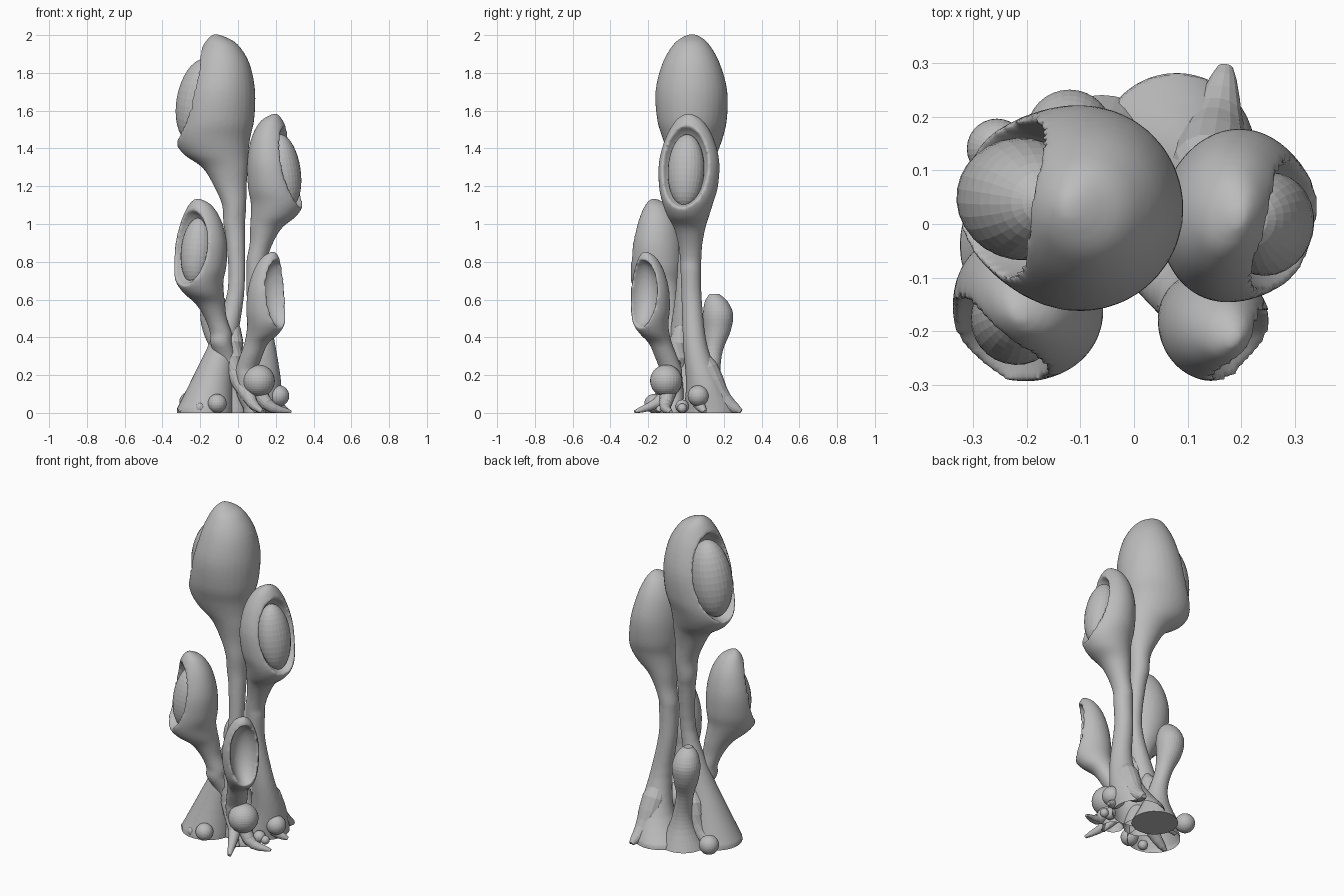
import bpy, bmesh, math
from mathutils import Vector, Matrix

cube = bpy.data.objects.get("Cube")
if cube:
    bpy.data.objects.remove(cube, do_unlink=True)

grey = bpy.data.materials.new("soft_grey")
grey.use_nodes = True
grey.diffuse_color = (0.5, 0.5, 0.5, 1)
grey.node_tree.nodes["Principled BSDF"].inputs["Base Color"].default_value = (0.5, 0.5, 0.5, 1)

SIDES = 32


def finish(name, bm):
    bmesh.ops.recalc_face_normals(bm, faces=bm.faces)
    mesh = bpy.data.meshes.new(name)
    bm.to_mesh(mesh)
    bm.free()
    mesh.materials.append(grey)
    obj = bpy.data.objects.new(name, mesh)
    bpy.context.scene.collection.objects.link(obj)
    return obj


def smooth_rows(rows, steps=4):
    """Catmull-Rom resampling of rows of any length."""
    out = []
    for i in range(len(rows) - 1):
        p = [Vector(rows[min(max(i + k, 0), len(rows) - 1)]) for k in (-1, 0, 1, 2)]
        for s in range(steps):
            t = s / steps
            out.append(p[1] + (p[2] - p[0]) * t / 2
                       + (p[0] * 2 - p[1] * 5 + p[2] * 4 - p[3]) * t * t / 2
                       + (p[1] * 3 - p[0] - p[2] * 3 + p[3]) * t ** 3 / 2)
    return out + [Vector(rows[-1])]


def loft(name, rings):
    bm = bmesh.new()
    loops = [[bm.verts.new(c) for c in ring] for ring in rings]
    for low, high in zip(loops, loops[1:]):
        for i in range(len(low)):
            j = (i + 1) % len(low)
            bm.faces.new((low[i], low[j], high[j], high[i]))
    bm.faces.new(loops[0][::-1])
    bm.faces.new(loops[-1])
    return finish(name, bm)


def level_rings(rows, angle):
    """Rows are z, x, y, radius along the facing direction, radius across."""
    face = Vector((math.cos(angle), math.sin(angle), 0))
    side = Vector((-face.y, face.x, 0))
    turns = [math.tau * i / SIDES for i in range(SIDES)]
    return [[Vector((x, y, max(z, 0))) + face * a * math.cos(t) + side * b * math.sin(t)
             for t in turns] for z, x, y, a, b in smooth_rows(rows)]


def ellipsoid(name, centre, radii, rotation=Matrix()):
    bm = bmesh.new()
    bmesh.ops.create_uvsphere(bm, u_segments=28, v_segments=18, radius=1)
    bm.transform(Matrix.Translation(centre) @ rotation @ Matrix.Diagonal((*radii, 1)))
    return finish(name, bm)


# Shared pod outline: height, front reach, back reach, half width
POD = [(0, -.14, .74, .35), (.11, .05, .76, .4), (.22, .33, .81, .52), (.3, .8, .83, .68),
       (.39, 1.0, .88, .83), (.5, .92, .98, .97), (.67, .74, 1, 1), (.83, .5, .86, .8),
       (.94, .27, .57, .5), (.985, .12, .25, .24), (1, .03, .05, .06)]


def pod(name, stem, degrees, centre, base, height, depth, width, scoop=.8, egg=.4, tip=0):
    angle = math.radians(degrees)
    face = Vector((math.cos(angle), math.sin(angle), 0))
    centre = Vector((*centre, 0))
    rows = [(z, x, y, r, r) for z, x, y, r in stem]
    neck = Vector((stem[-1][1], stem[-1][2], 0)) - (centre - face * depth * .44)
    for t, front, back, half in POD:
        mid = (centre + face * (depth * (front - back) / 2 + tip * max(0, t - .4))
               + neck * max(0, 1 - t / .4))
        least = stem[-1][3] if t < .35 else 0
        rows.append((base + t * height, mid.x, mid.y,
                     max(depth * (front + back) / 2, least), max(width * half, least)))
    body = loft(name, level_rings(rows, angle))

    # Hollow out the opening, tilted back along the front of the pod
    def spot(t, reach):
        return centre + face * depth * reach + Vector((0, 0, base + t * height))
    lean = math.atan2(depth * .85 - tip * .5, height * .62)
    turn = Matrix.Rotation(angle, 4, 'Z') @ Matrix.Rotation(-lean, 4, 'Y')
    cutter = ellipsoid("opening_cutter", spot(.64, scoop),
                       (depth * .95, width * .83, height * .29), turn)
    cutter.hide_render = True
    cut = body.modifiers.new("opening", 'BOOLEAN')
    cut.operation, cut.solver, cut.object = 'DIFFERENCE', 'EXACT', cutter

    # Even out the surface and round the lip
    even = body.modifiers.new("even", 'REMESH')
    even.mode, even.voxel_size = 'VOXEL', .01
    soft = body.modifiers.new("soft", 'SMOOTH')
    soft.factor, soft.iterations = .5, 6
    graph = bpy.context.evaluated_depsgraph_get()
    body.data = bpy.data.meshes.new_from_object(body.evaluated_get(graph))
    body.modifiers.clear()
    bpy.data.objects.remove(cutter, do_unlink=True)

    # Open the foot where it meets the ground
    bm = bmesh.new()
    bm.from_mesh(body.data)
    bmesh.ops.bisect_plane(bm, geom=bm.verts[:] + bm.edges[:] + bm.faces[:],
                           plane_co=(0, 0, .02), plane_no=(0, 0, 1), clear_inner=True)
    for v in bm.verts:
        if v.is_boundary:
            v.co.z = 0
    for f in bm.faces:
        f.smooth = True
    bm.to_mesh(body.data)
    bm.free()
    if egg:
        tilt = Matrix.Rotation(angle, 4, 'Z') @ Matrix.Rotation(-lean * .6, 4, 'Y')
        ellipsoid(name + "_egg", spot(.61, egg),
                  (depth * .55, width * .6, height * .25), tilt)


pod("tall_pod", [(0, -.18, -.04, .155), (.2, -.13, -.03, .105), (.4, -.07, -.02, .07),
                 (.65, -.01, -.01, .045), (.9, -.012, .01, .05), (1, -.02, .02, .058)],
    171, (-.123, .033), 1.1, .905, .214, .19, scoop=.76)
pod("side_pod", [(0, .07, .14, .155), (.15, .13, .1, .1), (.35, .135, .05, .065),
                 (.6, .1, .03, .054), (.76, .1, .025, .055)],
    -14, (.2, .012), .81, .775, .15, .162, scoop=.82, egg=.33)
pod("front_left_pod", [(0, -.03, .02, .1), (.15, -.04, 0, .07), (.28, -.06, -.04, .06),
                       (.37, -.09, -.08, .058)],
    230, (-.2, -.155), .42, .715, .148, .142, scoop=.9, egg=.2, tip=.04)
pod("front_low_pod", [(0, .1, -.08, .06), (.1, .05, -.07, .058), (.2, .045, -.08, .06)],
    -36, (.145, -.185), .23, .625, .115, .103, scoop=.85, egg=0, tip=.09)

# Closed bud at the back
bud = loft("back_bud", level_rings([(z, x, y, r, r) for z, x, y, r in (
    (0, -.06, .11, .13), (.12, -.06, .12, .075), (.22, -.07, .13, .052), (.33, -.095, .145, .05),
    (.43, -.115, .165, .07), (.52, -.12, .17, .08), (.59, -.12, .16, .06),
    (.63, -.12, .15, .025))], 0))


# Roots spreading over the ground, tapered at both ends
def root(name, points, thick):
    path = smooth_rows(points)
    rings = []
    for i, p in enumerate(path):
        ahead = path[min(i + 1, len(path) - 1)] - path[max(i - 1, 0)]
        across = ahead.cross(Vector((0, 0, 1))).normalized()
        up = across.cross(ahead).normalized()
        u = i / (len(path) - 1)
        r = thick * min(1, .15 + 3 * u) * (1 - .85 * u)
        ring = [p + (across * math.cos(t) + up * math.sin(t)) * r
                for t in (math.tau * k / 16 for k in range(16))]
        rings.append([Vector((v.x, v.y, max(v.z, 0))) for v in ring])
    loft(name, rings)


for i, (points, thick) in enumerate([
        ([(.03, -.04, .28), (.06, -.12, .08), (.13, -.27, .005)], .06),
        ([(.05, -.04, .25), (.15, -.11, .05), (.28, -.08, .005)], .06),
        ([(-.02, -.02, .5), (-.02, -.06, .22), (.1, -.15, .005)], .08),
        ([(-.08, -.03, .35), (-.18, -.08, .12), (-.31, -.1, .005)], .08),
        ([(.13, .05, .35), (.15, .17, .1), (.17, .29, .005)], .1),
        ([(.12, .05, .3), (.17, .06, .08), (.27, .1, .005)], .07),
        ([(-.06, .03, .35), (-.12, .07, .12), (-.24, .08, .005)], .09)]):
    root(f"root_{i + 1}", points, thick)

# Round balls resting around the base
for i, (x, y, z, r) in enumerate([
        (.11, -.105, .17, .085), (.215, .065, .09, .056), (-.11, -.17, .045, .05),
        (-.255, .14, .056, .056), (.16, -.02, .035, .035), (-.2, -.16, .028, .028),
        (.2, -.02, .025, .025)]):
    ellipsoid(f"ball_{i + 1}", Vector((x, y, max(z, r))), (r, r, r))
